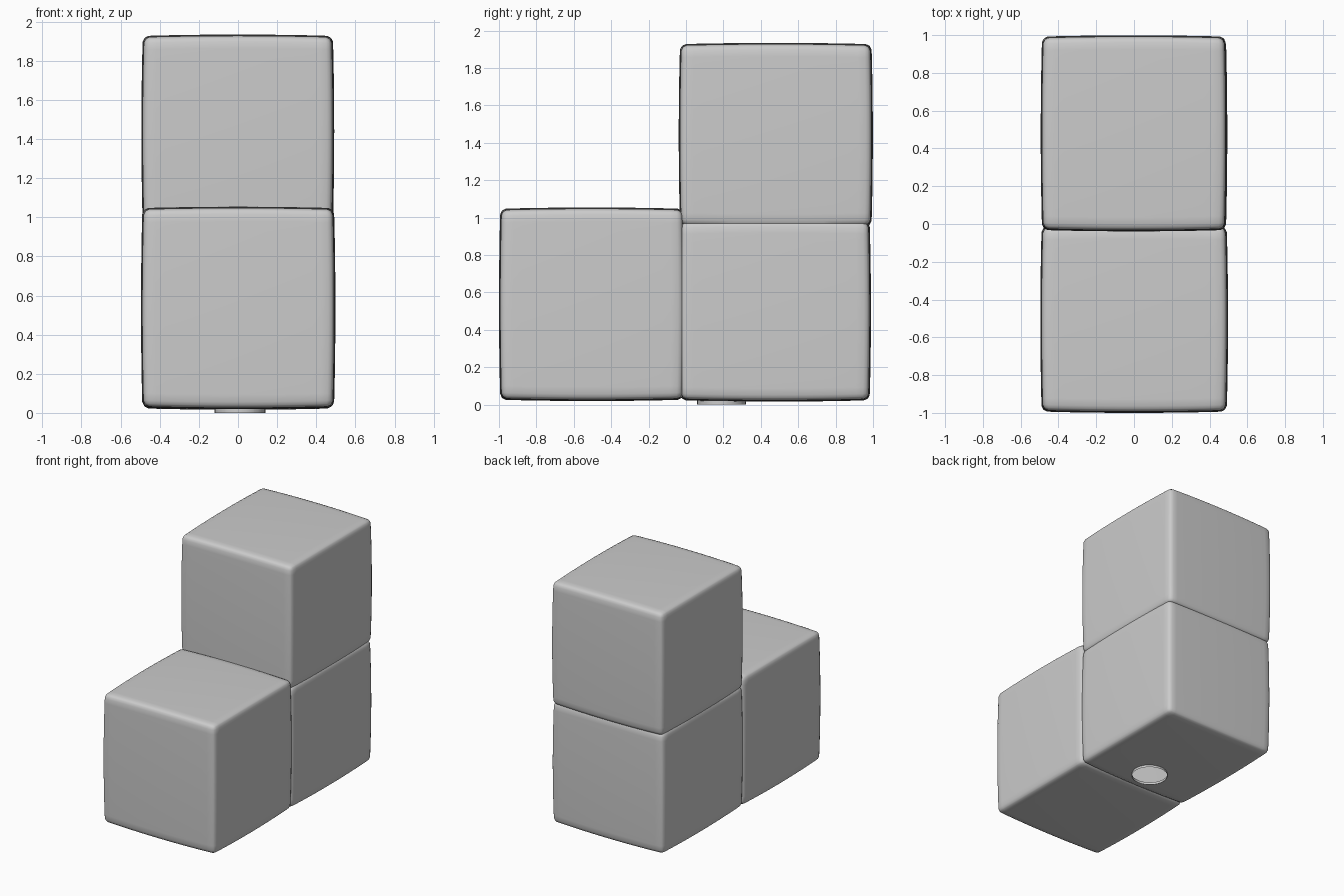
import bpy, bmesh, math
from mathutils import Vector

default = bpy.data.objects.get("Cube")
if default:
    bpy.data.objects.remove(default)

grey = bpy.data.materials.new("plain grey")
grey.use_nodes = True
colour = (0.6, 0.6, 0.6, 1)
grey.diffuse_color = colour
grey.node_tree.nodes["Principled BSDF"].inputs["Base Color"].default_value = colour

RADIUS = 0.035   # rounding of the block edges
BULGE = 0.014    # swell of each face


def add_object(name, bm):
    mesh = bpy.data.meshes.new(name)
    bm.to_mesh(mesh)
    bm.free()
    obj = bpy.data.objects.new(name, mesh)
    bpy.context.collection.objects.link(obj)
    mesh.materials.append(grey)
    return obj


def soft_block(name, low, high):
    """Rounded cube with slightly pillowed faces."""
    low, high = Vector(low), Vector(high)
    centre, half = (low + high) / 2, (high - low) / 2
    bm = bmesh.new()
    bmesh.ops.create_cube(bm, size=2)
    bmesh.ops.subdivide_edges(bm, edges=bm.edges[:], cuts=17, use_grid_fill=True)
    for v in bm.verts:
        u = Vector(math.sin(c * math.pi / 2) for c in v.co)
        p = Vector(a * b for a, b in zip(u, half))
        core = Vector(max(RADIUS - h, min(h - RADIUS, c)) for c, h in zip(p, half))
        p = core + (p - core).normalized() * RADIUS
        for i in range(3):
            others = sum(u[j] ** 2 for j in range(3) if j != i) / 2
            p[i] += BULGE * u[i] * (1 - others)
        v.co = centre + p
    return add_object(name, bm)


def combine(target, tool, operation):
    mod = target.modifiers.new(operation, 'BOOLEAN')
    mod.operation, mod.object, mod.solver = operation, tool, 'EXACT'
    bpy.context.view_layer.objects.active = target
    bpy.ops.object.modifier_apply(modifier=mod.name)
    bpy.data.objects.remove(tool)


# Three blocks merged into one stepped shell
body = soft_block("stepped_block_shell", (-0.48, -0.025, 0.03), (0.48, 0.975, 0.975))
upper = soft_block("upper_block", (-0.48, -0.025, 0.96), (0.478, 0.985, 1.92))
front = soft_block("front_block", (-0.482, -0.986, 0.033), (0.484, -0.02, 1.04))
combine(body, upper, 'UNION')
combine(body, front, 'UNION')

# Round opening in the underside
hole, hole_radius = Vector((0.01, 0.19, 0)), 0.13
bm = bmesh.new()
bmesh.ops.create_cone(bm, cap_ends=True, segments=32, radius1=hole_radius,
                      radius2=hole_radius, depth=0.4)
bmesh.ops.translate(bm, vec=hole, verts=bm.verts)
cutter = add_object("hole_cutter", bm)
cutter.hide_render = True
combine(body, cutter, 'DIFFERENCE')

# Open the hole into the hollow inside and pull its rim down as a thin lip
bm = bmesh.new()
bm.from_mesh(body.data)
inside = []
for f in bm.faces:
    c = f.calc_center_median()
    near = (Vector((c.x, c.y, 0)) - hole).length < hole_radius + 0.001
    if near and 0.03 < c.z < 0.3:
        inside.append(f)
bmesh.ops.delete(bm, geom=inside, context='FACES')
rim = [e for e in bm.edges if e.is_boundary]
lip = bmesh.ops.extrude_edge_only(bm, edges=rim)["geom"]
for v in lip:
    if isinstance(v, bmesh.types.BMVert):
        v.co.z = 0
bm.to_mesh(body.data)
bm.free()

# Smooth shading with crisp seams
bpy.ops.object.select_all(action='DESELECT')
body.select_set(True)
bpy.context.view_layer.objects.active = body
bpy.ops.object.shade_smooth_by_angle(angle=math.radians(40))
